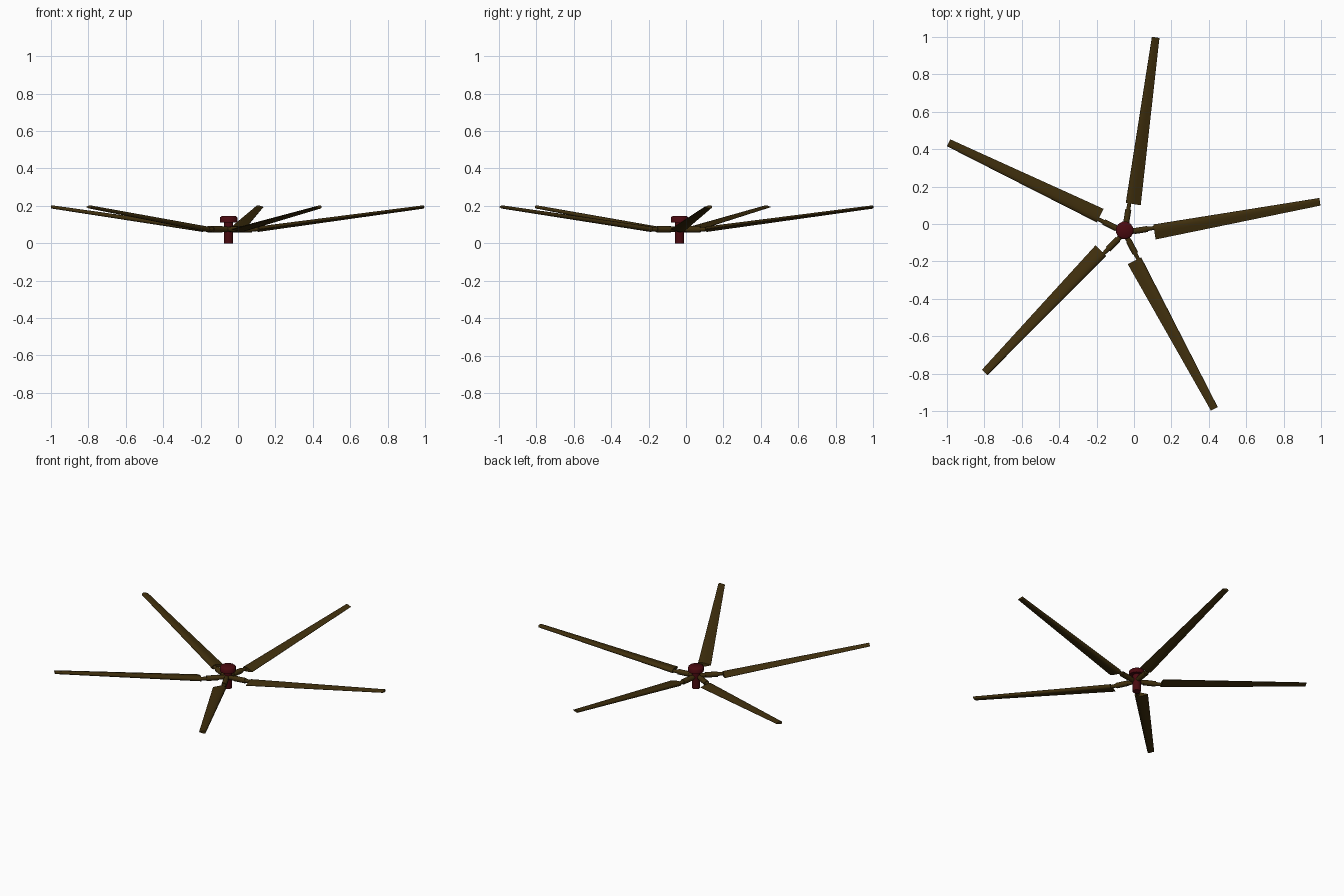
import bpy, bmesh, math
from mathutils import Matrix, Vector

if "Cube" in bpy.data.objects:
    bpy.data.objects.remove(bpy.data.objects["Cube"])

def material(name, rgb):
    m = bpy.data.materials.new(name)
    m.diffuse_color = (*rgb, 1)
    m.use_nodes = True
    m.node_tree.nodes["Principled BSDF"].inputs["Base Color"].default_value = m.diffuse_color
    return m

BROWN = material("dark brown", (0.050, 0.028, 0.004))
RED = material("dark red", (0.068, 0.003, 0.005))
HUB = Vector((-0.05, -0.034, 0))
CENTRE = Vector((-0.05, -0.046, 0))

def loft(name, rings, mat, matrix):
    """Skin a list of equal-length point rings and cap both ends."""
    bm = bmesh.new()
    vr = [[bm.verts.new(p) for p in r] for r in rings]
    n = len(vr[0])
    for a, b in zip(vr, vr[1:]):
        for i in range(n):
            bm.faces.new((a[i], a[(i + 1) % n], b[(i + 1) % n], b[i]))
    bm.faces.new(vr[0])
    bm.faces.new(vr[-1])
    bmesh.ops.recalc_face_normals(bm, faces=bm.faces)
    me = bpy.data.meshes.new(name)
    bm.to_mesh(me)
    bm.free()
    me.materials.append(mat)
    ob = bpy.data.objects.new(name, me)
    ob.matrix_world = matrix
    bpy.context.collection.objects.link(ob)
    bpy.ops.object.select_all(action='DESELECT')
    ob.select_set(True)
    bpy.context.view_layer.objects.active = ob
    bpy.ops.object.shade_smooth_by_angle(angle=math.radians(50))
    return ob

def circle(r, n):
    return [(r * math.cos(2 * math.pi * (i + .5) / n), r * math.sin(2 * math.pi * (i + .5) / n))
            for i in range(n)]

def lathe(name, profile, n, mat, matrix):
    return loft(name, [[(x, y, z) for x, y in circle(r, n)] for r, z in profile], mat, matrix)

# Mast and cap
at_hub = Matrix.Translation(HUB)
lathe("mast", [(0.025, 0.0), (0.025, 0.115)], 12, RED, at_hub)
lathe("mast_cap", [(0.048, 0.111), (0.048, 0.138), (0.040, 0.145)], 12, RED, at_hub)

# Airfoil outline: (fraction of chord from leading edge, fraction of thickness)
AIRFOIL = [(0, 0), (.03, .25), (.12, .43), (.3, .5), (.55, .38), (.8, .18), (1, .04),
           (1, -.04), (.8, -.18), (.55, -.36), (.3, -.48), (.12, -.43), (.03, -.25)]

def airfoil(x, z, lead, chord, thick):
    return [(x, lead - c * chord, z + t * thick) for c, t in AIRFOIL]

def rod(x, r):
    return [(x, a, b + 0.075) for a, b in circle(r, 10)]

for k in range(5):
    m = Matrix.Translation(CENTRE) @ Matrix.Rotation(math.radians(9 + 72 * k), 4, 'Z')
    # Root arm: thick sleeve then a thinner pin into the blade
    loft(f"arm_{k + 1}", [rod(0, .014), rod(.05, .014), rod(.05, .017), rod(.125, .017),
                          rod(.125, .012), rod(.19, .009)], BROWN, m)
    # Upswept tapered blade
    loft(f"blade_{k + 1}", [airfoil(.158, .075, .019, .081, .030),
                            airfoil(1.057, .194, .020, .041, .018)], BROWN, m)
